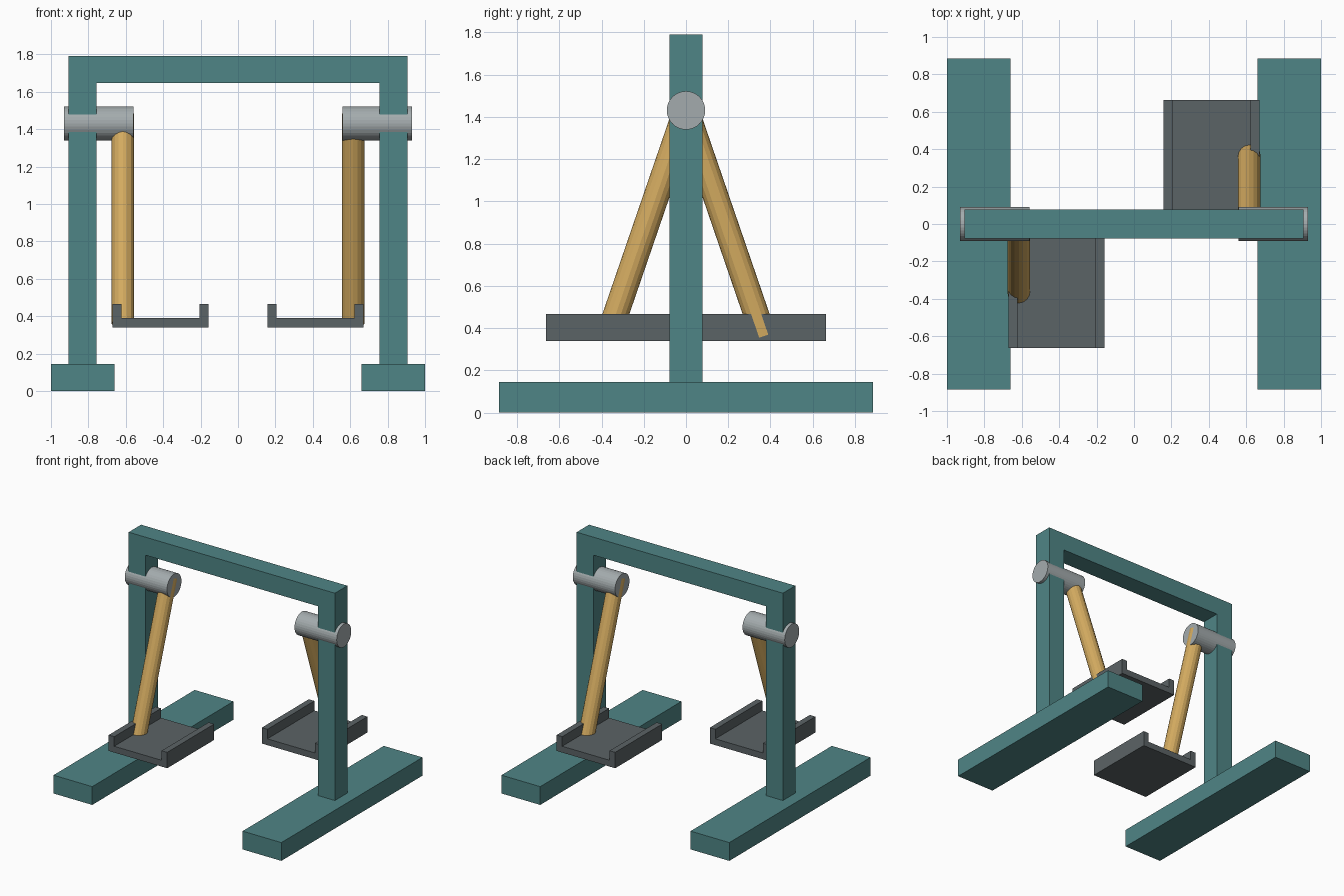
import bpy, bmesh, math
from mathutils import Vector

if "Cube" in bpy.data.objects:
    bpy.data.objects.remove(bpy.data.objects["Cube"])


def material(name, rgb):
    m = bpy.data.materials.new(name)
    m.diffuse_color = (*rgb, 1)
    m.use_nodes = True
    m.node_tree.nodes["Principled BSDF"].inputs["Base Color"].default_value = m.diffuse_color
    return m


TEAL = material("teal_paint", (0.078, 0.235, 0.238))
GREY = material("dark_grey", (0.105, 0.125, 0.132))
SILVER = material("silver_metal", (0.37, 0.41, 0.42))
WOOD = material("tan_wood", (0.66, 0.41, 0.118))


def finish(bm, name, mat):
    bmesh.ops.recalc_face_normals(bm, faces=bm.faces)
    mesh = bpy.data.meshes.new(name)
    bm.to_mesh(mesh)
    bm.free()
    mesh.materials.append(mat)
    ob = bpy.data.objects.new(name, mesh)
    bpy.context.collection.objects.link(ob)
    return ob


def extrude_profile(name, pts, y0, y1, mat):
    """Extrude an xz outline from y0 to y1."""
    bm = bmesh.new()
    face = bm.faces.new([bm.verts.new((x, y0, z)) for x, z in pts])
    geom = bmesh.ops.extrude_face_region(bm, geom=[face])["geom"]
    verts = [v for v in geom if isinstance(v, bmesh.types.BMVert)]
    bmesh.ops.translate(bm, verts=verts, vec=(0, y1 - y0, 0))
    return finish(bm, name, mat)


def rod(name, a, b, radius, sides, mat):
    """Capped cylinder between two points."""
    a, b = Vector(a), Vector(b)
    bm = bmesh.new()
    bmesh.ops.create_cone(bm, cap_ends=True, segments=sides, radius1=radius,
                          radius2=radius, depth=(b - a).length)
    bm.transform((b - a).to_track_quat('Z', 'X').to_matrix().to_4x4())
    bmesh.ops.translate(bm, verts=bm.verts, vec=(a + b) / 2)
    return finish(bm, name, mat)


# Upright arch: two posts joined by the top beam
extrude_profile("arch_frame", [(-0.905, 0.145), (-0.905, 1.79), (0.905, 1.79), (0.905, 0.145),
                               (0.757, 0.145), (0.757, 1.647), (-0.757, 1.647), (-0.757, 0.145)],
                -0.078, 0.078, TEAL)

# Each side is the other turned half way round the vertical axis
for side, s in (("left", 1), ("right", -1)):
    parts = [
        # Floor beam
        extrude_profile(side + "_base", [(-1, 0), (-0.66, 0), (-0.66, 0.145), (-1, 0.145)],
                        -0.885, 0.885, TEAL),
        # Pivot axle through the post
        rod(side + "_axle", (-0.93, 0, 1.431), (-0.56, 0, 1.431), 0.091, 32, SILVER),
        # Swinging arm
        rod(side + "_arm", (-0.616, 0.016, 1.48), (-0.616, -0.368, 0.362), 0.0605, 16, WOOD),
        # Foot tray with a rim along both sides
        extrude_profile(side + "_foot_tray",
                        [(-0.672, 0.34), (-0.158, 0.34), (-0.158, 0.466), (-0.207, 0.466),
                         (-0.207, 0.39), (-0.623, 0.39), (-0.623, 0.466), (-0.672, 0.466)],
                        -0.662, -0.073, GREY),
    ]
    if s < 0:
        for ob in parts:
            ob.rotation_euler.z = math.pi
